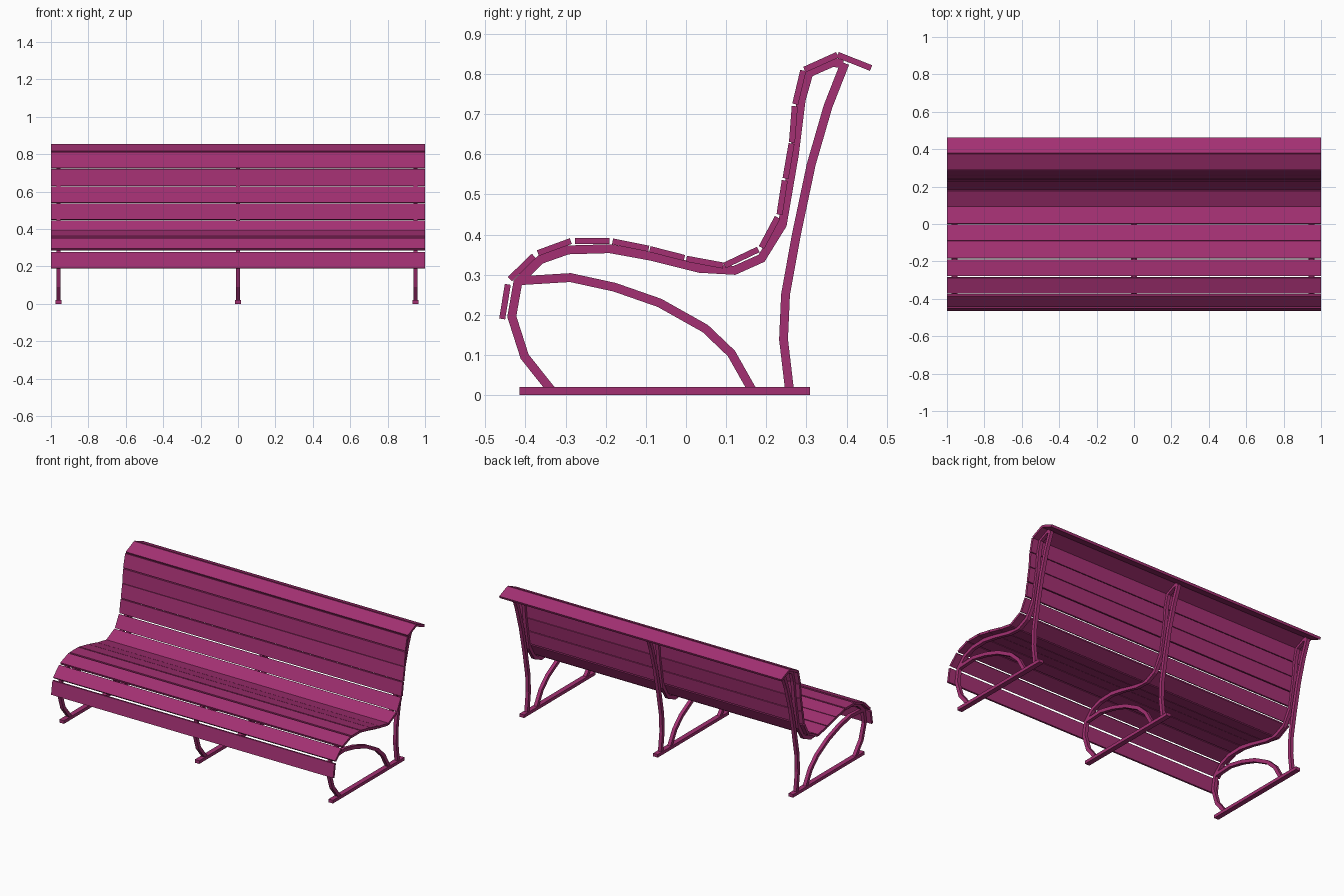
import bpy, bmesh
from mathutils import Vector

if "Cube" in bpy.data.objects:
    bpy.data.objects.remove(bpy.data.objects["Cube"])

paint = bpy.data.materials.new("magenta_paint")
paint.diffuse_color = (0.37, 0.03, 0.17, 1)
paint.use_nodes = True
paint.node_tree.nodes["Principled BSDF"].inputs["Base Color"].default_value = paint.diffuse_color


def ribbon(name, path, thick, x, width):
    """Sweep a flat bar along a (y, z) path with mitred corners."""
    pts = [Vector(p) for p in path]
    dirs = [(b - a).normalized() for a, b in zip(pts, pts[1:])]
    normals = [Vector((-d.y, d.x)) for d in dirs]
    bm = bmesh.new()
    rings = []
    for i, p in enumerate(pts):
        n0, n1 = normals[max(i - 1, 0)], normals[min(i, len(normals) - 1)]
        m = (n0 + n1) / (1 + n0.dot(n1)) * thick / 2
        corners = [(x - width / 2, p + m), (x + width / 2, p + m),
                   (x + width / 2, p - m), (x - width / 2, p - m)]
        rings.append([bm.verts.new((cx, q.x, q.y)) for cx, q in corners])
    for a, b in zip(rings, rings[1:]):
        for k in range(4):
            j = (k + 1) % 4
            bm.faces.new((a[k], a[j], b[j], b[k]))
    bm.faces.new(rings[0])
    bm.faces.new(rings[-1][::-1])
    bmesh.ops.recalc_face_normals(bm, faces=bm.faces[:])
    mesh = bpy.data.meshes.new(name)
    bm.to_mesh(mesh)
    bm.free()
    mesh.materials.append(paint)
    obj = bpy.data.objects.new(name, mesh)
    bpy.context.collection.objects.link(obj)
    return obj


# Slats: start and end of each board in side view
slats = [
    (-.458, .190, -.444, .276), (-.439, .289, -.379, .347),
    (-.369, .354, -.287, .384), (-.277, .384, -.190, .384),
    (-.183, .383, -.093, .365), (-.090, .364, -.004, .342),
    (.001, .340, .093, .323), (.096, .323, .180, .363),
    (.188, .368, .228, .443), (.233, .450, .246, .535),
    (.248, .540, .263, .627), (.264, .630, .271, .720),
    (.272, .725, .292, .809), (.295, .811, .377, .848),
    (.378, .848, .461, .815)]
for i, (y0, z0, y1, z1) in enumerate(slats):
    ribbon(f"slat_{i + 1}", [(y0, z0), (y1, z1)], .015, 0, 2)

# Frame bars in side view
seat_bar = [(-.335, .012), (-.402, .096), (-.434, .196), (-.419, .281),
            (-.362, .338), (-.294, .362), (-.190, .365), (-.086, .346),
            (.034, .316), (.121, .311), (.188, .341), (.240, .425),
            (.270, .600), (.287, .736), (.306, .803), (.365, .829), (.392, .826)]
back_leg = [(.258, .012), (.243, .139), (.248, .251), (.275, .400),
            (.312, .575), (.354, .720), (.396, .827)]
arch_bar = [(-.419, .285), (-.288, .293), (-.178, .269), (-.066, .230),
            (.048, .166), (.113, .104), (.165, .012)]

# Three identical supports
for side, x in (("left", -.96), ("middle", 0), ("right", .948)):
    ribbon(side + "_seat_bar", seat_bar, .022, x, .022)
    ribbon(side + "_back_leg", back_leg, .022, x, .022)
    ribbon(side + "_arch_bar", arch_bar, .022, x, .022)
    ribbon(side + "_foot", [(-.415, .01), (.309, .01)], .02, x, .032)
